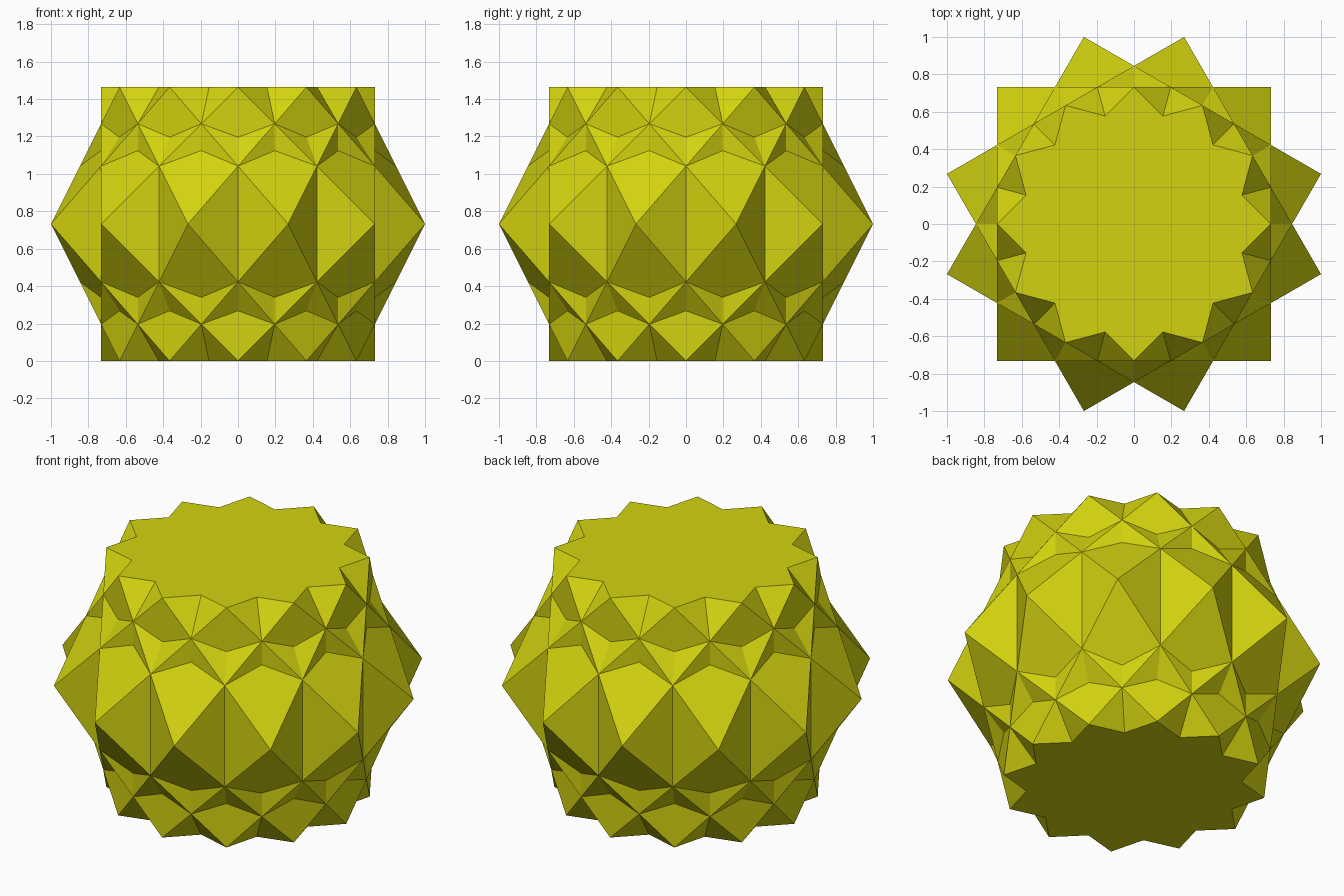
import bpy, bmesh, math
from mathutils import Matrix

if "Cube" in bpy.data.objects:
    bpy.data.objects.remove(bpy.data.objects["Cube"], do_unlink=True)

# half size: the turned equator corners reach x = 1
A = 1 / (math.sqrt(2) * math.cos(math.radians(15)))

yellow = bpy.data.materials.new("olive yellow")
colour = (0.65, 0.65, 0.005, 1)
yellow.diffuse_color = colour
yellow.use_nodes = True
yellow.node_tree.nodes["Principled BSDF"].inputs["Base Color"].default_value = colour


def cuboctahedron(name, degrees):
    """Cuboctahedron standing on a square face, turned about z."""
    bm = bmesh.new()
    for s in (-A, A):
        for t in (-A, A):
            for co in ((s, t, 0), (s, 0, t), (0, s, t)):
                bm.verts.new(co)
    bmesh.ops.convex_hull(bm, input=bm.verts[:])
    bmesh.ops.dissolve_limit(bm, angle_limit=0.02, verts=bm.verts[:], edges=bm.edges[:])
    bmesh.ops.recalc_face_normals(bm, faces=bm.faces[:])
    turn = Matrix.Rotation(math.radians(degrees), 4, 'Z')
    bm.transform(Matrix.Translation((0, 0, A)) @ turn)
    mesh = bpy.data.meshes.new(name)
    bm.to_mesh(mesh)
    bm.free()
    mesh.materials.append(yellow)
    obj = bpy.data.objects.new(name, mesh)
    bpy.context.collection.objects.link(obj)
    return obj


# three solids, a third of a quarter turn apart, fused into one
body = cuboctahedron("star_polyhedron", 0)
for angle in (30, 60):
    other = cuboctahedron("turned_solid", angle)
    mod = body.modifiers.new("union", 'BOOLEAN')
    mod.operation = 'UNION'
    mod.solver = 'EXACT'
    mod.object = other
    bpy.context.view_layer.objects.active = body
    bpy.ops.object.modifier_apply(modifier=mod.name)
    bpy.data.objects.remove(other, do_unlink=True)

# merge the flat pieces of each facet
bm = bmesh.new()
bm.from_mesh(body.data)
bmesh.ops.remove_doubles(bm, verts=bm.verts[:], dist=1e-5)
bmesh.ops.dissolve_limit(bm, angle_limit=0.01, verts=bm.verts[:], edges=bm.edges[:])
bm.to_mesh(body.data)
bm.free()
